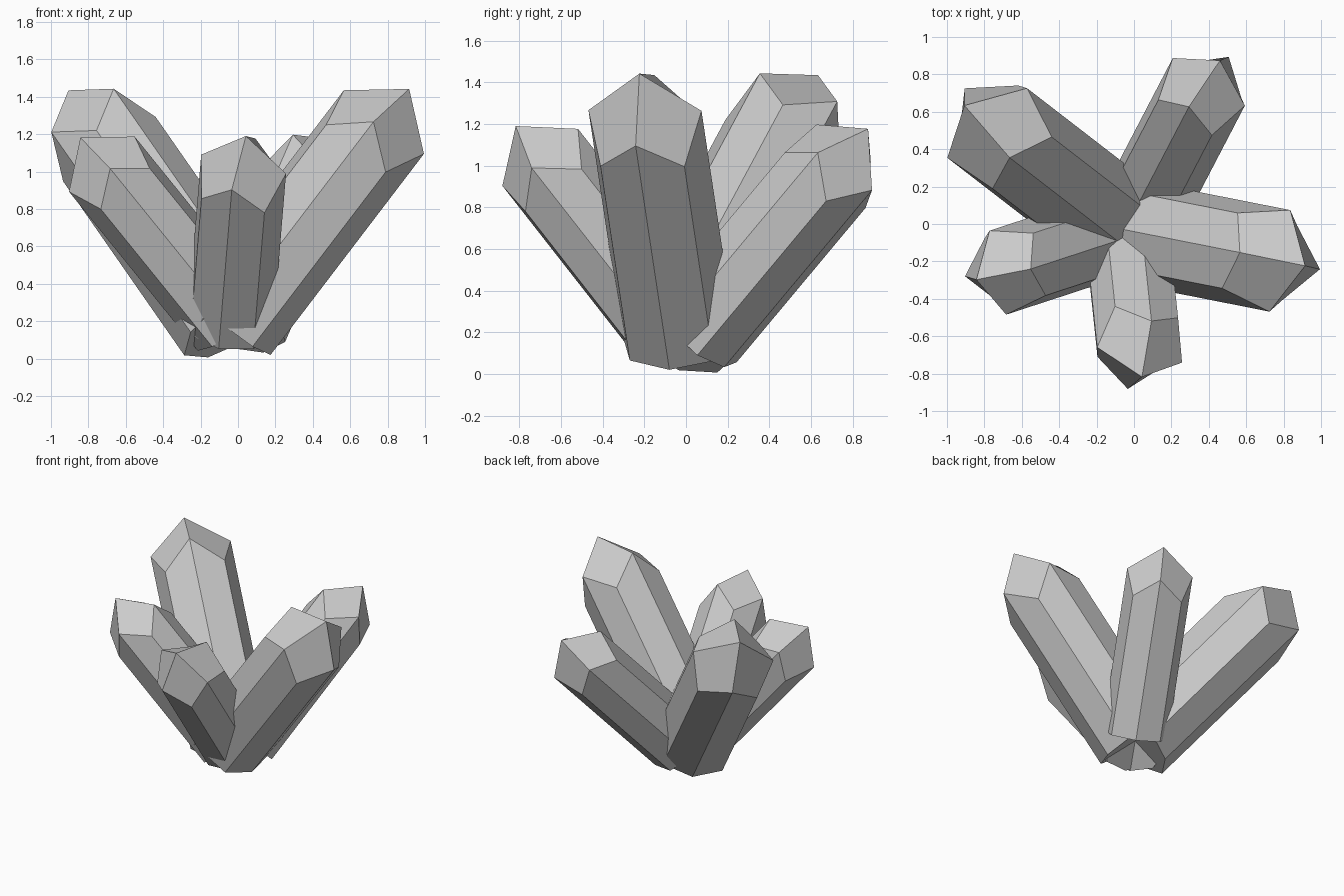
import bpy
from math import cos, sin, pi
from mathutils import Vector

if "Cube" in bpy.data.objects:
    bpy.data.objects.remove(bpy.data.objects["Cube"])


def crystal(name, base, shoulder, ridge, r):
    """Eight-sided shaft from base to shoulder, capped by a four-faced point.
    ridge is the offset from the shoulder to one of the four ridge corners."""
    base, shoulder, ridge = Vector(base), Vector(shoulder), Vector(ridge)
    axis = (shoulder - base).normalized()
    u = (ridge - axis * ridge.dot(axis)).normalized()
    v = axis.cross(u)
    bottom, rim = [], []
    for i in range(8):
        a = i * pi / 4
        low = i % 2                      # every other corner sits lower
        out = (u * cos(a) + v * sin(a)) * r * (1.05 if low else 1.0)
        bottom.append(base + out)
        rim.append(shoulder + out - axis * (0.65 * r * low))
    verts = bottom + rim + [shoulder + axis * 0.81 * r]
    faces = [list(range(7, -1, -1))]
    faces += [[i, (i + 1) % 8, 8 + (i + 1) % 8, 8 + i] for i in range(8)]
    faces += [[16, 8 + i, 9 + i, 8 + (i + 2) % 8] for i in range(0, 8, 2)]
    mesh = bpy.data.meshes.new(name)
    mesh.from_pydata(verts, [], faces)
    obj = bpy.data.objects.new(name, mesh)
    bpy.context.collection.objects.link(obj)


ROOT = (-0.04, -0.035, 0.19)

# Large crystals
crystal("right_crystal", ROOT, (0.78, -0.197, 1.265), (0.215, -0.045, -0.165), 0.277)
crystal("back_left_crystal", ROOT, (-0.785, 0.54, 1.26), (-0.125, 0.19, -0.18), 0.287)
# Small crystals
crystal("front_crystal", ROOT, (0.03, -0.70, 1.04), (-0.06, -0.19, -0.115), 0.236)
crystal("back_crystal", (0.03, 0.05, 0.19), (0.40, 0.76, 1.04), (0.11, 0.14, -0.15), 0.232)
crystal("left_crystal", ROOT, (-0.728, -0.26, 1.04), (-0.175, -0.02, -0.14), 0.23)
